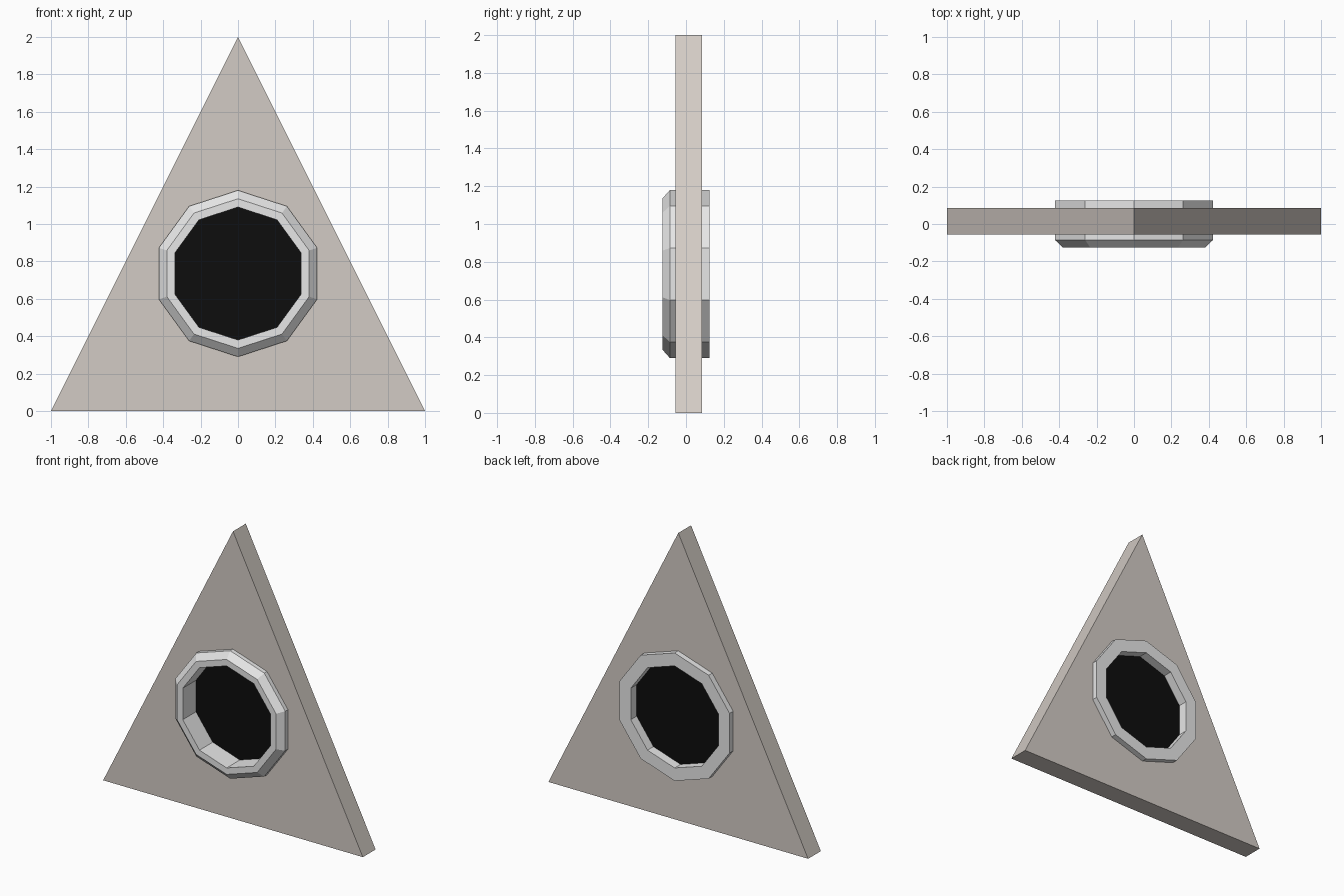
import bpy, bmesh, math

if "Cube" in bpy.data.objects:
    bpy.data.objects.remove(bpy.data.objects["Cube"])

SIDES = 10
CENTRE_Z = 0.735


def material(name, rgb):
    m = bpy.data.materials.new(name)
    m.diffuse_color = (*rgb, 1)
    m.use_nodes = True
    m.node_tree.nodes["Principled BSDF"].inputs["Base Color"].default_value = m.diffuse_color
    return m


def finish(bm, name, mat):
    bmesh.ops.recalc_face_normals(bm, faces=bm.faces[:])
    me = bpy.data.meshes.new(name)
    bm.to_mesh(me)
    bm.free()
    me.materials.append(mat)
    ob = bpy.data.objects.new(name, me)
    bpy.context.collection.objects.link(ob)
    return ob


def decagon(r, y):
    """Points of a ten-sided ring with a corner at the top."""
    return [(r * math.sin(i * math.tau / SIDES), y,
             CENTRE_Z + r * math.cos(i * math.tau / SIDES)) for i in range(SIDES)]


def lathe(profile):
    """Sweep a closed (radius, y) profile around the window axis."""
    bm = bmesh.new()
    loops = [[bm.verts.new(p) for p in decagon(r, y)] for r, y in profile]
    for k, a in enumerate(loops):
        b = loops[(k + 1) % len(loops)]
        for i in range(SIDES):
            j = (i + 1) % SIDES
            bm.faces.new((a[i], a[j], b[j], b[i]))
    return bm


stone = material("warm_grey", (0.65, 0.60, 0.556))
frame = material("light_grey", (0.80, 0.80, 0.80))
dark = material("black_glass", (0.004, 0.004, 0.004))

# Triangular wall with a round opening hidden behind the frame
bm = bmesh.new()
for pts in ([(-1, 0.015, 0), (1, 0.015, 0), (0, 0.015, 2)], decagon(0.40, 0.015)):
    vs = [bm.verts.new(p) for p in pts]
    for i, v in enumerate(vs):
        bm.edges.new((v, vs[(i + 1) % len(vs)]))
bmesh.ops.triangle_fill(bm, use_beauty=True, use_dissolve=False,
                        edges=bm.edges[:], normal=(0, -1, 0))
wall = finish(bm, "triangular_wall", stone)
thick = wall.modifiers.new("thickness", 'SOLIDIFY')
thick.thickness = 0.14
thick.offset = 0

# Window frame, bevelled on the front
finish(lathe([(0.445, 0.125), (0.445, -0.085), (0.40, -0.125),
              (0.355, -0.125), (0.355, 0.125)]), "window_frame", frame)

# Recessed dark pane
bm = bmesh.new()
front, back = ([bm.verts.new(p) for p in decagon(0.356, y)] for y in (0.02, 0.06))
bm.faces.new(front)
bm.faces.new(back)
for i in range(SIDES):
    j = (i + 1) % SIDES
    bm.faces.new((front[i], front[j], back[j], back[i]))
finish(bm, "window_pane", dark)
